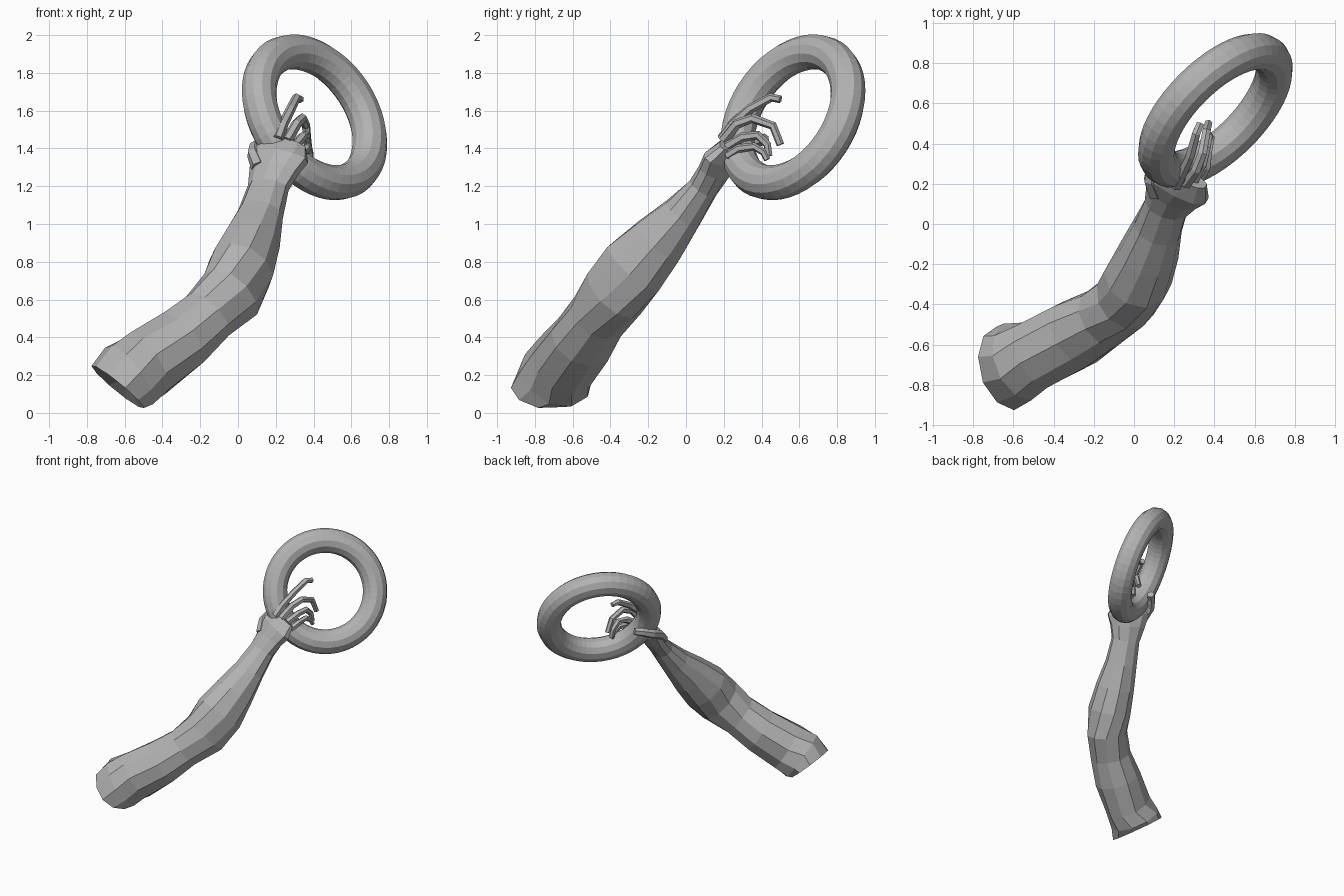
import bpy, bmesh, math, random
from mathutils import Vector

random.seed(4)
if "Cube" in bpy.data.objects:
    bpy.data.objects.remove(bpy.data.objects["Cube"])

# One plain grey stone colour
stone = bpy.data.materials.new("stone_grey")
stone.use_nodes = True
colour = (0.45, 0.45, 0.45, 1)
stone.diffuse_color = colour
stone.node_tree.nodes["Principled BSDF"].inputs["Base Color"].default_value = colour


def loft(name, stations, sides, first_dir=None, jitter=0.0, hollow=0.0):
    """Skin oval sections (centre, width, height, roll) placed along a path."""
    bm = bmesh.new()
    pts = [Vector(s[0]) for s in stations]
    rings = []
    for i, (_, width, height, roll) in enumerate(stations):
        d = pts[min(i + 1, len(pts) - 1)] - pts[max(i - 1, 0)]
        if i == 0 and first_dir:
            d = Vector(first_dir)
        d.normalize()
        u = d.cross(Vector((0, 0, 1))).normalized()
        v = u.cross(d)
        ring = []
        for k in range(sides):
            a = math.tau * (k + 0.5) / sides
            p, q = width * math.cos(a), height * math.sin(a)
            x = p * math.cos(roll) - q * math.sin(roll)
            y = p * math.sin(roll) + q * math.cos(roll)
            wobble = 1 + random.uniform(-jitter, jitter)
            ring.append(bm.verts.new(pts[i] + (u * x + v * y) * wobble))
        rings.append(ring)
    for a, b in zip(rings, rings[1:]):
        for k in range(sides):
            n = (k + 1) % sides
            bm.faces.new((a[k], a[n], b[n], b[k]))
    # Start cap can be sunk inward like a broken, hollow end
    hub = bm.verts.new(pts[0] + (pts[1] - pts[0]).normalized() * hollow)
    for k in range(sides):
        bm.faces.new((rings[0][(k + 1) % sides], rings[0][k], hub))
    bm.faces.new(rings[-1])
    bmesh.ops.recalc_face_normals(bm, faces=bm.faces)
    mesh = bpy.data.meshes.new(name)
    bm.to_mesh(mesh)
    bm.free()
    mesh.materials.append(stone)
    obj = bpy.data.objects.new(name, mesh)
    bpy.context.collection.objects.link(obj)
    return obj


def finger(name, path, radius):
    """Thin tapering digit along bent joints."""
    last = len(path) - 1
    loft(name, [(p, radius * (1 - 0.3 * i / last), radius * (1 - 0.3 * i / last), 0)
                for i, p in enumerate(path)], 6)


# Arm from the broken shoulder, through the elbow, to the knuckles
loft("arm_and_palm", [
    ((-0.64, -0.72, 0.14), 0.22, 0.17, -0.3),
    ((-0.58, -0.69, 0.20), 0.20, 0.20, -0.2),
    ((-0.48, -0.65, 0.26), 0.18, 0.19, 0),
    ((-0.30, -0.55, 0.39), 0.18, 0.17, 0),
    ((-0.16, -0.47, 0.51), 0.16, 0.16, 0),
    ((-0.04, -0.38, 0.63), 0.16, 0.185, 0),
    ((0.02, -0.27, 0.77), 0.17, 0.19, 0),
    ((0.07, -0.15, 0.91), 0.15, 0.155, 0),
    ((0.12, -0.02, 1.05), 0.125, 0.11, 0),
    ((0.16, 0.09, 1.19), 0.115, 0.08, 0),
    ((0.19, 0.15, 1.28), 0.145, 0.075, -0.1),
    ((0.22, 0.19, 1.36), 0.175, 0.07, -0.25),
    ((0.26, 0.235, 1.43), 0.12, 0.045, -0.4),
], 10, first_dir=(0.6, 0.1, 0.7), jitter=0.04, hollow=0.06)

# Fingers curl over the front of the ring
finger("index_finger", [(0.21, 0.19, 1.45), (0.24, 0.25, 1.53), (0.28, 0.34, 1.61),
                        (0.31, 0.45, 1.67), (0.33, 0.50, 1.66)], 0.030)
finger("middle_finger", [(0.26, 0.20, 1.44), (0.31, 0.27, 1.53), (0.34, 0.35, 1.56),
                         (0.36, 0.46, 1.52), (0.37, 0.50, 1.42)], 0.030)
finger("ring_finger", [(0.30, 0.22, 1.41), (0.34, 0.30, 1.46), (0.36, 0.38, 1.47),
                       (0.37, 0.43, 1.42), (0.375, 0.44, 1.36)], 0.028)
finger("little_finger", [(0.33, 0.22, 1.36), (0.36, 0.28, 1.40), (0.37, 0.36, 1.41),
                         (0.38, 0.41, 1.38), (0.385, 0.43, 1.34)], 0.025)

# Thumb closes behind the ring
finger("thumb", [(0.11, 0.15, 1.30), (0.085, 0.22, 1.37), (0.095, 0.31, 1.41),
                 (0.14, 0.38, 1.44), (0.18, 0.42, 1.45)], 0.042)

# Large held ring, tilted
tilt = Vector((0.64, -0.64, 0.42)).to_track_quat('Z', 'Y').to_euler()
bpy.ops.mesh.primitive_torus_add(major_segments=48, minor_segments=12, major_radius=0.382,
                                 minor_radius=0.093, location=(0.405, 0.565, 1.565), rotation=tilt)
ring = bpy.context.object
ring.name = "held_ring"
ring.data.materials.append(stone)
bpy.ops.object.shade_flat()
